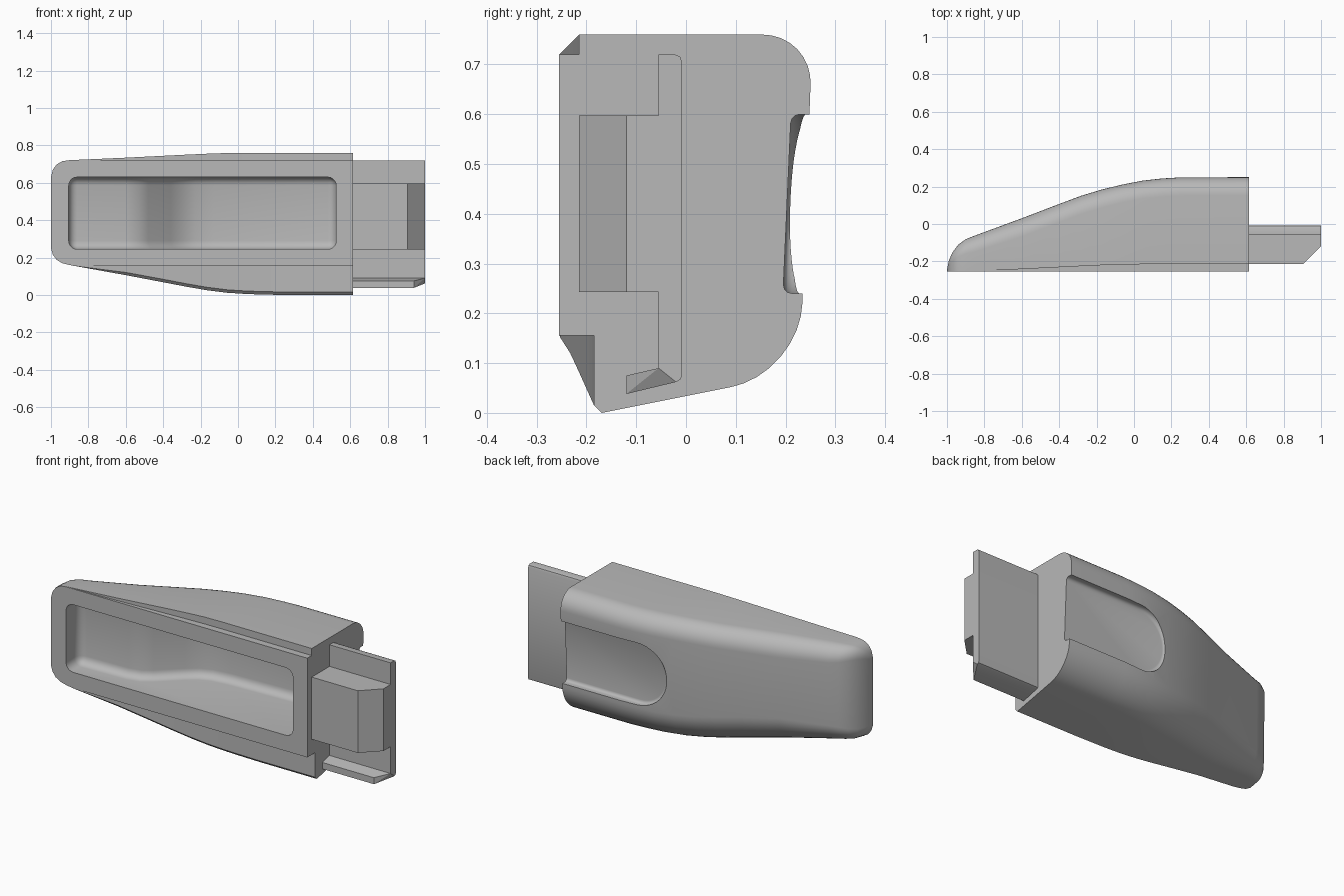
import bpy, bmesh, math
from mathutils import Vector

if "Cube" in bpy.data.objects:
    bpy.data.objects.remove(bpy.data.objects["Cube"], do_unlink=True)

GREY = (0.48, 0.48, 0.48, 1)
grey = bpy.data.materials.new("plain_grey")
grey.use_nodes = True
grey.diffuse_color = GREY
grey.node_tree.nodes["Principled BSDF"].inputs["Base Color"].default_value = GREY

FRONT = -0.255


def make(name, bm):
    bmesh.ops.recalc_face_normals(bm, faces=bm.faces[:])
    mesh = bpy.data.meshes.new(name)
    bm.to_mesh(mesh)
    bm.free()
    mesh.materials.append(grey)
    ob = bpy.data.objects.new(name, mesh)
    bpy.context.collection.objects.link(ob)
    return ob


def prism(points, offset):
    """Closed solid from a planar outline swept along an offset."""
    bm = bmesh.new()
    face = bm.faces.new([bm.verts.new(p) for p in points])
    res = bmesh.ops.extrude_face_region(bm, geom=[face])
    moved = [v for v in res["geom"] if isinstance(v, bmesh.types.BMVert)]
    bmesh.ops.translate(bm, verts=moved, vec=offset)
    bmesh.ops.recalc_face_normals(bm, faces=bm.faces[:])
    return bm


def cut(ob, cutter):
    mod = ob.modifiers.new("cut", "BOOLEAN")
    mod.operation, mod.solver, mod.object = "DIFFERENCE", "EXACT", cutter
    cutter.hide_render = True
    bpy.context.view_layer.objects.active = ob
    bpy.ops.object.modifier_apply(modifier=mod.name)
    bpy.data.objects.remove(cutter, do_unlink=True)


def smooth(ob, angle):
    bpy.ops.object.select_all(action="DESELECT")
    ob.select_set(True)
    bpy.context.view_layer.objects.active = ob
    bpy.ops.object.shade_smooth_by_angle(angle=math.radians(angle))


def round_corner(before, corner, after, r, steps=8):
    """Arc that replaces a corner of a section."""
    a = corner + (before - corner).normalized() * r
    b = corner + (after - corner).normalized() * r
    w = 0.707
    out = []
    for i in range(steps + 1):
        t = i / steps
        k = ((1 - t) ** 2, 2 * w * t * (1 - t), t * t)
        out.append((a * k[0] + corner * k[1] + b * k[2]) / sum(k))
    return out


# Body: sections along x, each with a front plate, a stepped edge and a round back
def section(x, lo, hi, back):
    plate_lo, plate_hi = max(0.155, lo), min(0.72, hi)
    drop = plate_lo - lo
    step_lo = FRONT + 0.45 * drop
    step_hi = FRONT + hi - plate_hi
    nick = min(0.016, drop * 0.3)
    depth = back - FRONT
    low_back = back - 0.05 * depth
    top = Vector((back, hi))
    base = Vector((step_lo + nick, lo))
    heel = Vector((low_back, lo + 0.2 * max(0, low_back - base.x)))
    ridge = Vector((step_hi, hi))
    pts = [Vector((FRONT, plate_lo)), Vector((FRONT, plate_hi)),
           Vector((step_hi, plate_hi)), ridge]
    pts += round_corner(ridge, top, heel, min(0.1, 0.45 * depth))
    pts += round_corner(top, heel, base, min(0.14, 0.45 * depth))
    pts += [base, Vector((step_lo, lo + nick)), Vector((step_lo, plate_lo))]
    return [(x, p.x, p.y) for p in pts]


STATIONS = [
    (-1, .25, .63, -.245), (-.99, .215, .67, -.195), (-.97, .188, .698, -.15),
    (-.94, .17, .715, -.11), (-.9, .16, .721, -.08), (-.85, .151, .723, -.06),
    (-.6, .106, .734, .033), (-.4, .068, .744, .11), (-.28, .045, .75, .155),
    (-.17, .026, .755, .188), (-.06, .012, .759, .215), (.05, .005, .76, .236),
    (.15, .002, .76, .247), (.25, 0, .76, .253), (.615, 0, .76, .254),
]
bm = bmesh.new()
rings = [[bm.verts.new(p) for p in section(*s)] for s in STATIONS]
for r0, r1 in zip(rings, rings[1:]):
    for i in range(len(r0)):
        j = (i + 1) % len(r0)
        bm.faces.new((r0[i], r0[j], r1[j], r1[i]))
bm.faces.new(rings[0])
bm.faces.new(rings[-1])
bmesh.ops.remove_doubles(bm, verts=bm.verts[:], dist=0.0004)
body = make("handle_body", bm)

# Front pocket: contoured floor, rounded corners and filleted bottom edge
floor = [(-.905, -.135), (-.6, -.125), (-.53, -.11), (-.48, -.075), (-.36, .035),
         (-.3, .08), (-.23, .108), (-.13, .122), (.525, .15)]
outline = [(-.905, -.4)] + floor + [(.525, -.4)]
bm = prism([(x, y, 0.245) for x, y in outline], (0, 0, 0.385))


def pocket_edge(e):
    a, b = (v.co for v in e.verts)
    if max(a.y, b.y) < -0.3:
        return False
    at_end = all(abs(v.x + 0.905) < 1e-4 or abs(v.x - 0.525) < 1e-4 for v in (a, b))
    return at_end or abs(a.z - b.z) < 1e-4


bmesh.ops.bevel(bm, geom=[e for e in bm.edges if pocket_edge(e)], offset=0.045,
                segments=5, profile=0.5, affect="EDGES")
cut(body, make("pocket_cutter", bm))

# Thumb recess on the back, open at the tongue end
mid, rad, cx = 0.42, 0.18, 0.15
arc = [math.radians(90 + 180 * i / 24) for i in range(25)]
outline = [(0.75, mid + rad)]
outline += [(cx + rad * math.cos(a), mid + rad * math.sin(a)) for a in arc]
outline += [(0.75, mid - rad)]
bm = prism([(x, 0.203 + 0.045 * (z - mid), z) for x, z in outline], (0, 0.2, 0))
rim = [e for e in bm.edges if all(v.co.y < 0.3 and v.co.x < 0.76 for v in e.verts)
       and min(v.co.x for v in e.verts) < 0.7]
bmesh.ops.bevel(bm, geom=rim, offset=0.018, segments=3, profile=0.5, affect="EDGES")
cut(body, make("thumb_cutter", bm))
smooth(body, 32)

# Tongue plate with its lower flange, swept along x
profile = [(-.055, .72), (-.022, .72), (-.012, .716), (-.008, .705), (-.008, .075),
           (-.011, .067), (-.02, .062), (-.12, .038), (-.12, .075), (-.055, .09)]
bm = prism([(0.6, y, z) for y, z in profile], (0.4, 0, 0))
for v in bm.verts:
    if v.co.x > 0.9 and v.co.y < -0.1:
        v.co.x = 0.94
# Sloped nose that joins the shortened flange tip to the plate end
bmesh.ops.triangulate(bm, faces=[f for f in bm.faces
                                 if all(v.co.x > 0.9 for v in f.verts)])
smooth(make("tongue_plate", bm), 25)

# Tongue block with a chamfered tip
block = [(.6, -.05), (1, -.05), (1, -.12), (.905, -.215), (.6, -.215)]
make("tongue_block", prism([(x, y, 0.243) for x, y in block], (0, 0, 0.354)))
